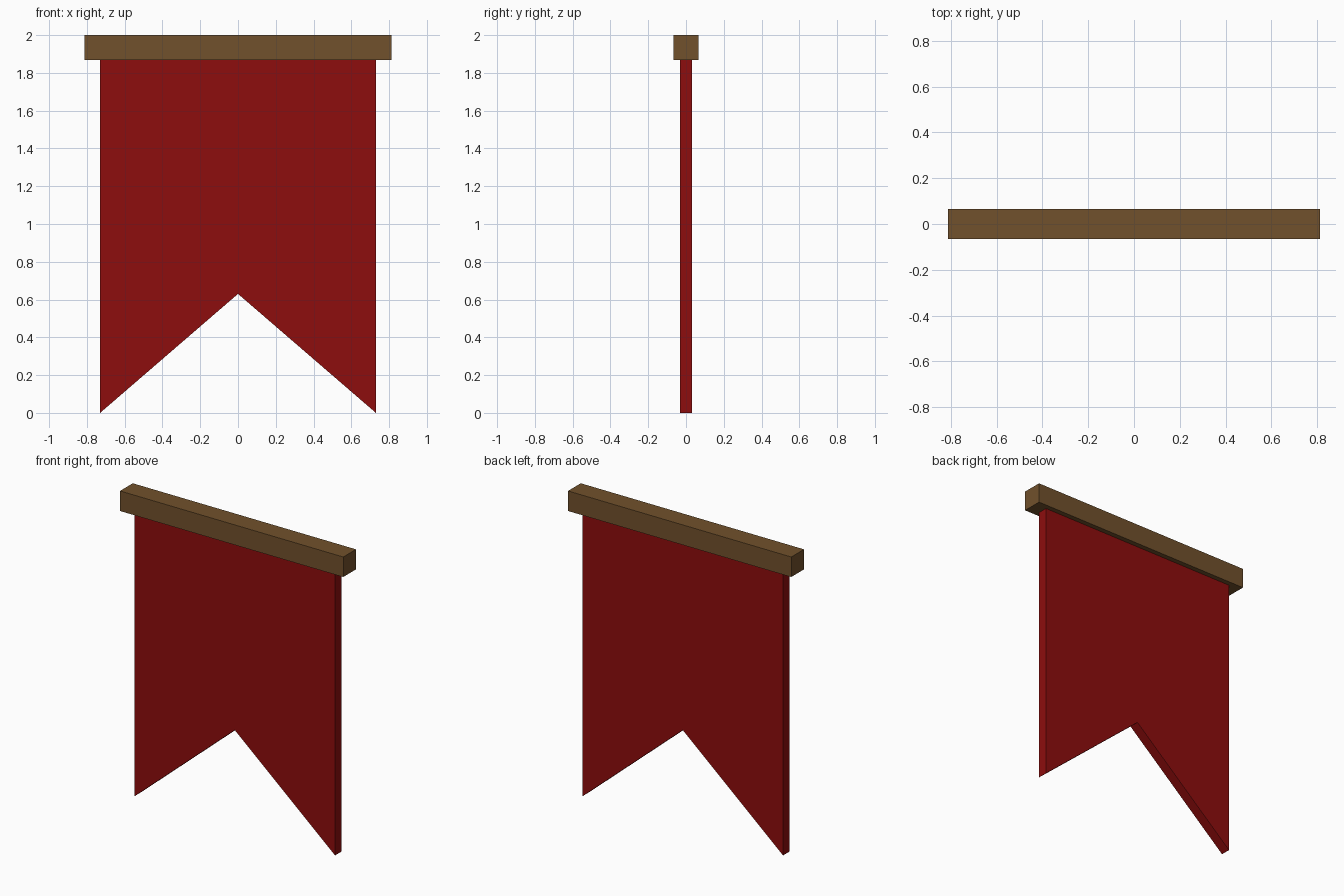
import bpy, bmesh

if "Cube" in bpy.data.objects:
    bpy.data.objects.remove(bpy.data.objects["Cube"])


def material(name, rgb):
    m = bpy.data.materials.new(name)
    m.diffuse_color = (*rgb, 1.0)
    m.use_nodes = True
    m.node_tree.nodes["Principled BSDF"].inputs["Base Color"].default_value = m.diffuse_color
    return m


def extruded_profile(name, points, depth, mat):
    """Extrude an x-z outline symmetrically along y."""
    bm = bmesh.new()
    face = bm.faces.new([bm.verts.new((x, -depth / 2, z)) for x, z in points])
    ext = bmesh.ops.extrude_face_region(bm, geom=[face], use_keep_orig=True)
    verts = [v for v in ext["geom"] if isinstance(v, bmesh.types.BMVert)]
    bmesh.ops.translate(bm, verts=verts, vec=(0, depth, 0))
    bmesh.ops.recalc_face_normals(bm, faces=bm.faces)
    mesh = bpy.data.meshes.new(name)
    bm.to_mesh(mesh)
    bm.free()
    mesh.materials.append(mat)
    obj = bpy.data.objects.new(name, mesh)
    bpy.context.collection.objects.link(obj)
    return obj


red = material("red cloth", (0.27, 0.004, 0.004))
brown = material("brown wood", (0.165, 0.082, 0.025))

# Hanging cloth with a swallowtail notch
W, TOP, NOTCH = 0.73, 1.868, 0.63
extruded_profile("banner_cloth",
                 [(-W, 0), (0, NOTCH), (W, 0), (W, TOP), (-W, TOP)], 0.066, red)

# Square wooden bar along the top
B = 0.813
extruded_profile("top_bar", [(-B, TOP), (B, TOP), (B, 2), (-B, 2)], 0.132, brown)
